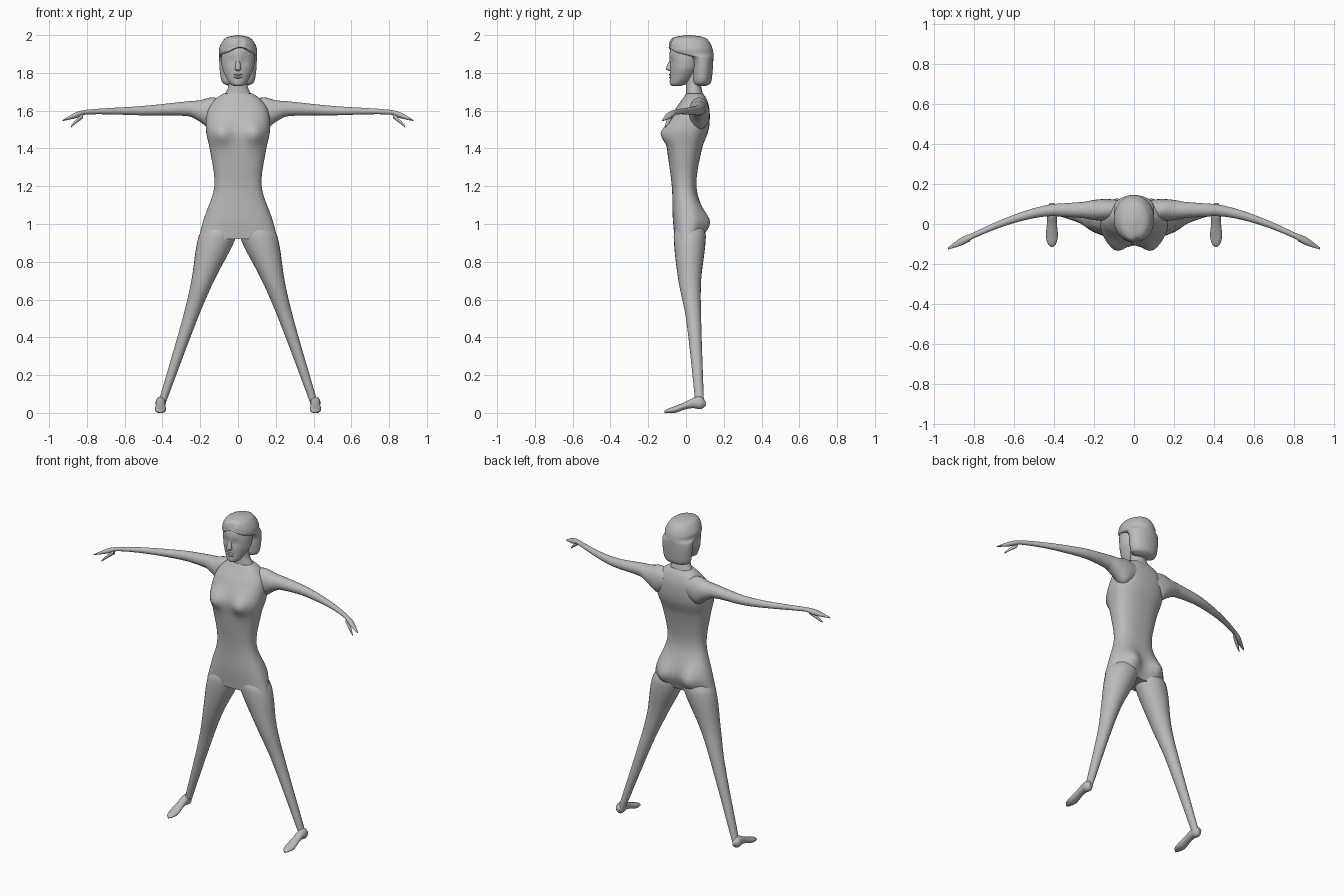
import bpy, bmesh, math
from mathutils import Vector

cube = bpy.data.objects.get("Cube")
if cube:
    bpy.data.objects.remove(cube)

grey = bpy.data.materials.new("plain_grey")
grey.use_nodes = True
tone = (.5, .5, .5, 1)
grey.diffuse_color = tone
grey.node_tree.nodes["Principled BSDF"].inputs["Base Color"].default_value = tone
parts = []


def slope(rows, index):
    """Rate of change of a section around one row."""
    before = rows[max(index - 1, 0)]
    after = rows[min(index + 1, len(rows) - 1)]
    return (after - before) / (after[0] - before[0])


def smooth_rows(rows, steps):
    """Fill in flowing sections between the given ones."""
    rows = [Vector(row) for row in rows]
    filled = []
    for index in range(len(rows) - 1):
        start, end = rows[index], rows[index + 1]
        span = end[0] - start[0]
        leave, arrive = slope(rows, index) * span, slope(rows, index + 1) * span
        for step in range(steps):
            t = step / steps
            ease = t * t * (3 - 2 * t)
            filled.append(start.lerp(end, ease) + leave * t * (1 - t) ** 2
                          - arrive * t * t * (1 - t))
    return filled + [rows[-1]]


def signed_power(value, power):
    return math.copysign(abs(value) ** power, value)


def place(axis, along, across, depth):
    """Turn section coordinates into a point, for a part running along an axis."""
    if axis == "x":
        return Vector((along, across, depth))
    if axis == "y":
        return Vector((across, along, depth))
    return Vector((across, depth, along))


def loft(name, axis, rows, centre=None, sides=24, steps=5, power=1, mirror=False, shape=None):
    """Skin oval sections: (position, half width, low, high)."""
    bm = bmesh.new()
    rings = []
    for along, half, low, high in smooth_rows(rows, steps):
        middle = centre(along) if centre else 0
        ring = []
        for corner in range(sides):
            angle = math.tau * corner / sides
            u = signed_power(math.cos(angle), power)
            v = signed_power(math.sin(angle), power)
            point = place(axis, along, middle + half * u, (low + high + (high - low) * v) / 2)
            if shape:
                shape(point, v)
            ring.append(bm.verts.new(point))
        rings.append(ring)
    for ring, following in zip(rings, rings[1:]):
        for corner in range(sides):
            after = (corner + 1) % sides
            bm.faces.new((ring[corner], ring[after], following[after], following[corner]))
    bm.faces.new(rings[0])
    bm.faces.new(rings[-1])
    bmesh.ops.recalc_face_normals(bm, faces=bm.faces)
    mesh = bpy.data.meshes.new(name)
    bm.to_mesh(mesh)
    bm.free()
    mesh.materials.append(grey)
    part = bpy.data.objects.new(name, mesh)
    bpy.context.collection.objects.link(part)
    if mirror:
        part.modifiers.new("mirror", "MIRROR")
    parts.append(part)


def swell(value, middle, width):
    """Soft bell-shaped falloff."""
    return math.exp(-((value - middle) / width) ** 2)


# Torso with chest and seat swellings
def body_shape(point, v):
    side = swell(abs(point.x), .09, .055)
    if v < 0:
        point.y -= .04 * min(1, -2 * v) * side * swell(point.z, 1.48, .055)
    else:
        point.y += .04 * min(1, 2 * v) * side * swell(point.z, 1, .07)


loft("torso", "z", [
    (1.69, .08, 0, .09), (1.66, .12, -.02, .11), (1.6, .16, -.06, .125), (1.5, .17, -.1, .12),
    (1.4, .15, -.1, .085), (1.2, .125, -.075, .055), (1.03, .18, -.07, .095),
    (.92, .21, -.06, .07)], sides=48, power=.8, shape=body_shape)


# Legs spread evenly to the ankles
def leg_line(height):
    return .42 - height / 3


loft("leg", "z", [
    (1, .08, -.05, .09), (.93, .1, -.065, .105), (.7, .06, -.04, .08), (.5, .04, 0, .08),
    (.05, .02, .05, .095)], centre=leg_line, mirror=True)


# Feet, heel to toe, with an arched sole
def foot_line(along):
    return .41


loft("foot", "y", [
    (.105, .01, .04, .06), (.08, .025, .02, .085), (.04, .025, .025, .08), (0, .025, .02, .06),
    (-.06, .03, 0, .035), (-.1, .02, 0, .02), (-.115, .005, 0, .01)],
    centre=foot_line, mirror=True)


# Arms sweep forward beyond the elbow and end in flat hands
def arm_line(reach):
    return .07 - max(0, reach - .4) ** 1.5 / 2


def thumb_line(reach):
    return arm_line(reach) - .01


loft("arm", "x", [
    (.08, .05, 1.53, 1.66), (.14, .055, 1.5, 1.67), (.2, .05, 1.54, 1.655),
    (.26, .04, 1.57, 1.65), (.5, .025, 1.575, 1.625), (.8, .015, 1.58, 1.605),
    (.86, .02, 1.56, 1.59), (.93, .005, 1.545, 1.55)], centre=arm_line, mirror=True)
loft("thumb", "x", [(.82, .01, 1.56, 1.59), (.86, .01, 1.53, 1.55), (.885, .003, 1.51, 1.52)],
     centre=thumb_line, sides=12, mirror=True)

# Neck flaring into the collar
loft("neck", "z", [(1.8, .05, 0, .085), (1.73, .05, 0, .08), (1.67, .08, 0, .095)])


# Face with sunken eyes and a narrowing front
def face_shape(point, v):
    if v < 0:
        point.x *= 1 - v * v / 6
        point.y -= .01 * v * swell(abs(point.x), .032, .018) * swell(point.z, 1.86, .016)


loft("face", "z", [
    (1.73, .02, -.075, -.03), (1.74, .04, -.085, 0), (1.78, .065, -.085, .04),
    (1.83, .085, -.085, .07), (1.92, .085, -.085, .08), (1.96, .06, -.06, .06)],
    sides=48, shape=face_shape)
loft("nose", "z", [(1.81, .01, -.09, -.07), (1.82, .016, -.106, -.07), (1.87, .008, -.085, -.07)],
     sides=12)


# Lips as two slim spindles
def lip_line(reach):
    return -.083 + 10 * reach * reach


for name, height in (("upper_lip", 1.79), ("lower_lip", 1.775)):
    loft(name, "x", [(-.025, .003, height, height + .002), (0, .008, height - .005, height + .005),
                     (.025, .003, height, height + .002)], centre=lip_line, sides=12)


# Bobbed hair: fringe arches over the forehead from a parting
def hair_shape(point, v):
    if v < 0:
        parting = point.x - .015
        point.y -= .012 * v * swell(parting, 0, .012) * swell(point.z, 1.96, .03)
        point.z += .035 * v * v * swell(parting, 0, .06) * swell(point.z, 1.895, .03)


loft("hair", "z", [
    (1.73, .045, .055, .105), (1.745, .08, .035, .13), (1.8, .095, .03, .14),
    (1.88, .1, .01, .145), (1.9, .1, -.08, .145), (1.93, .1, -.09, .14),
    (1.97, .08, -.085, .12), (1.99, .055, -.06, .09), (2, .01, 0, .03)],
    sides=48, shape=hair_shape)

for part in parts:
    part.select_set(True)
bpy.context.view_layer.objects.active = parts[0]
bpy.ops.object.shade_smooth_by_angle(angle=math.radians(45))
